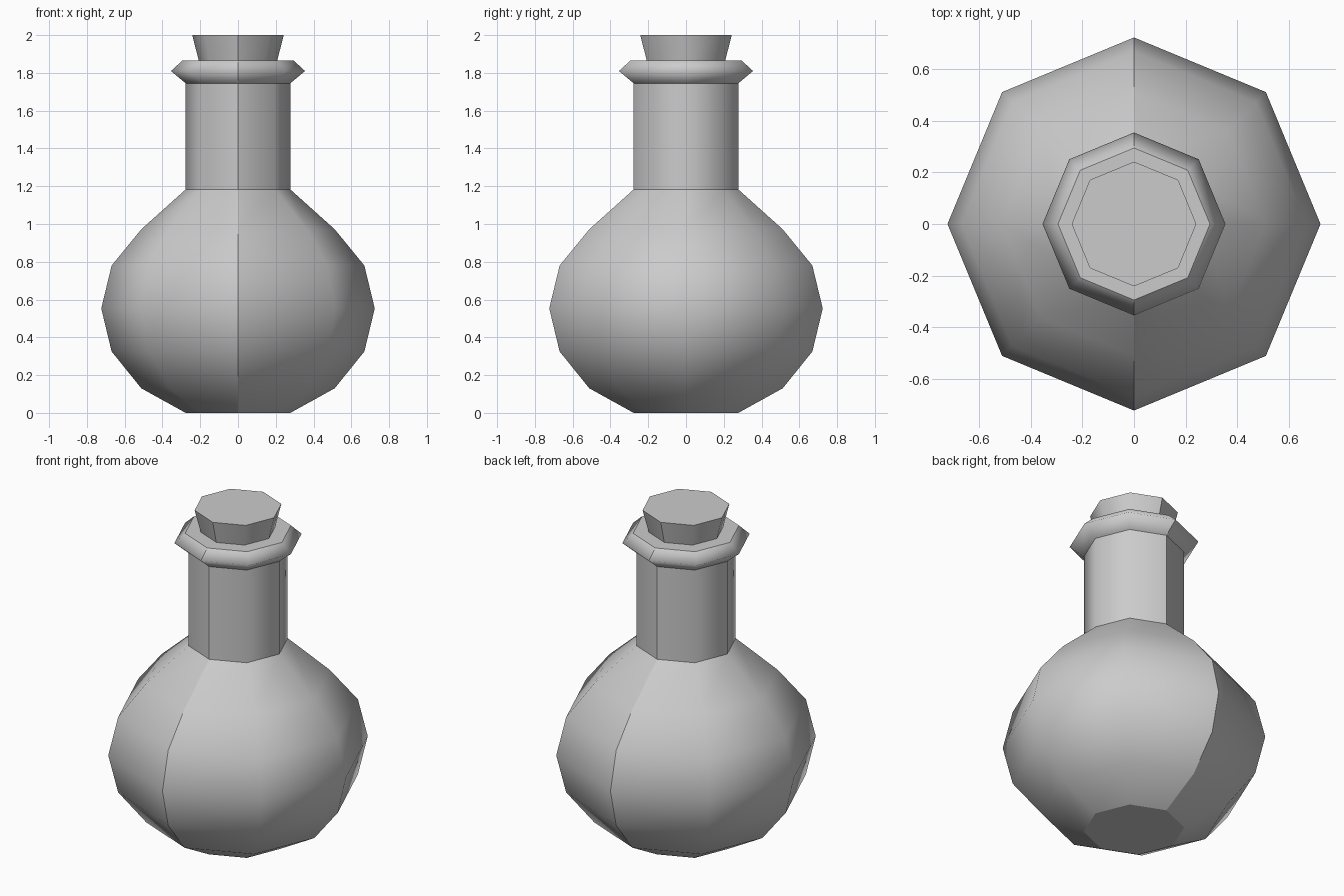
import bpy, bmesh
from math import cos, sin, tau

if "Cube" in bpy.data.objects:
    bpy.data.objects.remove(bpy.data.objects["Cube"])

SIDES = 8


def lathe(name, profile, sharp_rings):
    """Spin an (r, z) profile into a capped octagonal solid, smooth except
    for chosen rings and the front/back centre seam."""
    bm = bmesh.new()
    rings = [[bm.verts.new((r * cos(tau * i / SIDES), r * sin(tau * i / SIDES), z))
              for i in range(SIDES)] for r, z in profile]
    for a, b in zip(rings, rings[1:]):
        for i in range(SIDES):
            j = (i + 1) % SIDES
            bm.faces.new((a[i], a[j], b[j], b[i])).smooth = True
    bm.faces.new(rings[0][::-1])
    bm.faces.new(rings[-1])
    # sharp rings
    for k in sharp_rings:
        for i in range(SIDES):
            bm.edges.get((rings[k][i], rings[k][(i + 1) % SIDES])).smooth = False
    # sharp centre seam
    for e in bm.edges:
        if all(abs(v.co.x) < 1e-4 for v in e.verts):
            e.smooth = False
    mesh = bpy.data.meshes.new(name)
    bm.to_mesh(mesh)
    bm.free()
    obj = bpy.data.objects.new(name, mesh)
    bpy.context.collection.objects.link(obj)
    return obj


# round flask body, neck and flared lip
lathe("bottle", [(0.277, 0), (0.512, 0.13), (0.669, 0.325), (0.724, 0.553),
                 (0.669, 0.78), (0.512, 0.972), (0.277, 1.183), (0.277, 1.745),
                 (0.355, 1.81), (0.295, 1.865)], (0, 6, 7, 9))

# tapered stopper
lathe("cork", [(0.207, 1.862), (0.242, 2.0)], (0, 1))
